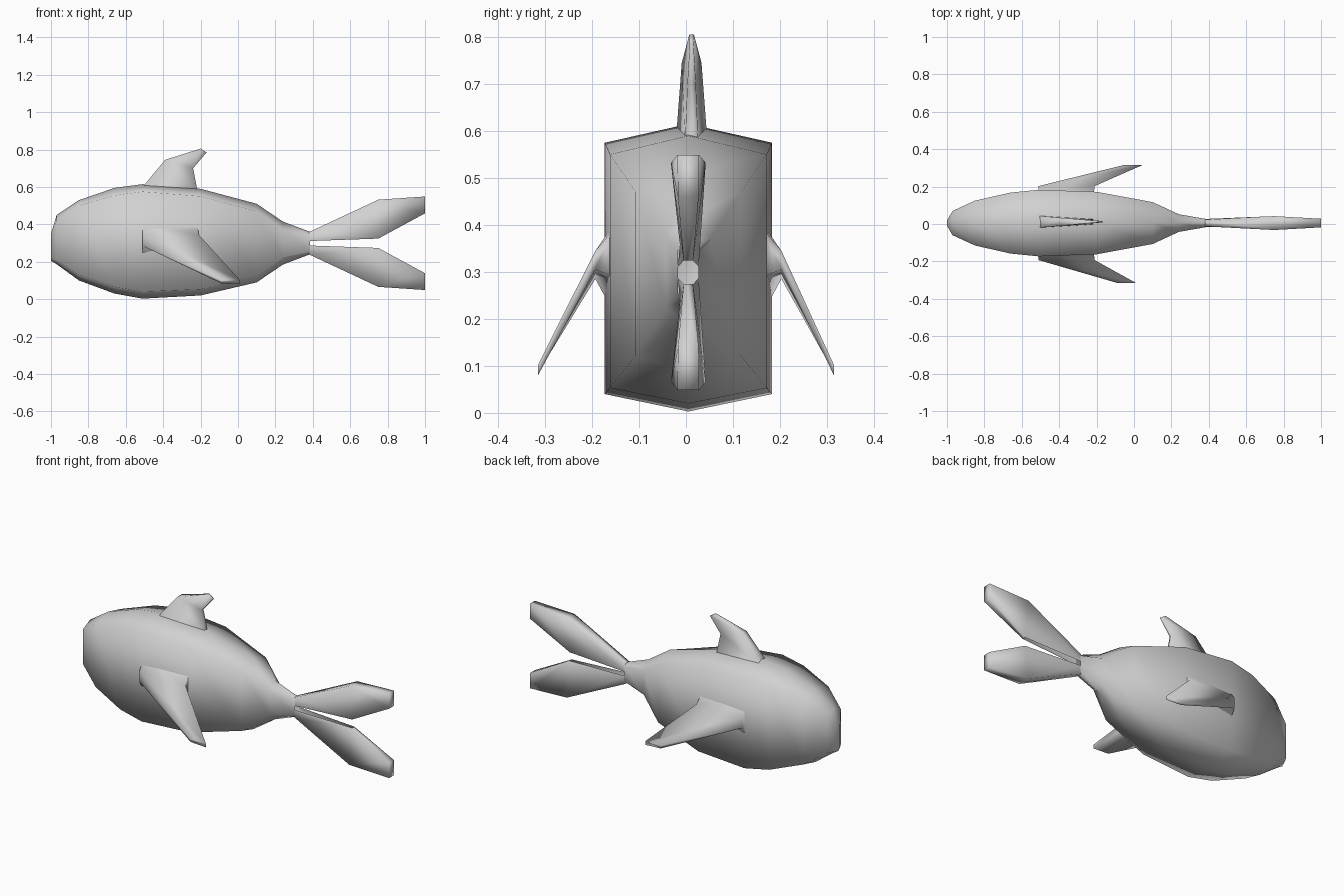
import bpy, bmesh

if "Cube" in bpy.data.objects:
    bpy.data.objects.remove(bpy.data.objects["Cube"], do_unlink=True)

CY = 0.005  # centre plane of the fish

skin = bpy.data.materials.new("grey skin")
skin.use_nodes = True
skin.diffuse_color = (0.64, 0.64, 0.64, 1)
skin.node_tree.nodes["Principled BSDF"].inputs["Base Color"].default_value = (0.64, 0.64, 0.64, 1)


def loft(bm, rings, cap_start=False, cap_end=False):
    """Bridge a list of rings that have equal point counts."""
    rows = [[bm.verts.new(p) for p in ring] for ring in rings]
    n = len(rows[0])
    for a, b in zip(rows, rows[1:]):
        for i in range(n):
            j = (i + 1) % n
            bm.faces.new((a[i], a[j], b[j], b[i]))
    if cap_start:
        bm.faces.new(rows[0])
    if cap_end:
        bm.faces.new(rows[-1])


def finish(bm, name):
    bmesh.ops.remove_doubles(bm, verts=bm.verts, dist=0.0005)
    bmesh.ops.recalc_face_normals(bm, faces=bm.faces)
    for f in bm.faces:
        f.smooth = True
    mesh = bpy.data.meshes.new(name)
    bm.to_mesh(mesh)
    bm.free()
    mesh.materials.append(skin)
    obj = bpy.data.objects.new(name, mesh)
    bpy.context.collection.objects.link(obj)
    return obj


# Body: six-sided rings (x, half width, bottom, lower corner, upper corner, top)
stations = [
    (-1.00, 0.014, 0.205, 0.22, 0.335, 0.35),
    (-0.97, 0.065, 0.187, 0.21, 0.42, 0.45),
    (-0.85, 0.120, 0.10, 0.13, 0.50, 0.53),
    (-0.66, 0.163, 0.03, 0.065, 0.555, 0.595),
    (-0.51, 0.178, 0.003, 0.04, 0.575, 0.615),
    (-0.20, 0.167, 0.02, 0.053, 0.55, 0.59),
    (0.10, 0.112, 0.09, 0.122, 0.47, 0.51),
    (0.24, 0.047, 0.185, 0.225, 0.37, 0.415),
    (0.385, 0.022, 0.24, 0.255, 0.345, 0.36),
]
bm = bmesh.new()
loft(bm, [[(x, CY, bot), (x, CY + w, lo), (x, CY + w, hi),
           (x, CY, top), (x, CY - w, hi), (x, CY - w, lo)]
          for x, w, bot, lo, hi, top in stations], cap_start=True)
finish(bm, "body")


# Tail: a thin centre web and two mirrored lobes
def slab(x, z_in, w_in, z_out, w_out):
    return [(x, CY - w_in, z_in), (x, CY + w_in, z_in),
            (x, CY + w_out, z_out), (x, CY - w_out, z_out)]


bm = bmesh.new()
MID = 0.299
for s in (1, -1):
    loft(bm, [slab(0.38, MID + s * 0.012, 0.022, MID + s * 0.06, 0.018),
              slab(0.75, MID + s * 0.025, 0.010, MID + s * 0.233, 0.037),
              slab(1.0, MID + s * 0.16, 0.022, MID + s * 0.25, 0.023)], cap_end=True)
loft(bm, [slab(0.38, MID - 0.012, 0.022, MID + 0.012, 0.022),
          slab(0.75, MID - 0.025, 0.010, MID + 0.025, 0.010)], cap_end=True)
# Open the hidden walls between web and lobes so the surface is continuous
bmesh.ops.remove_doubles(bm, verts=bm.verts, dist=0.0005)
inner = [e for e in bm.edges if len(e.link_faces) > 2]
hidden = {f for f in bm.faces if sum(e in inner for e in f.edges) >= 2}
bmesh.ops.delete(bm, geom=list(hidden), context='FACES_ONLY')
finish(bm, "tail_fin")


# Dorsal fin: (front x, z, half width, rear x, z, half width) from base to tip
dorsal = [
    (-0.51, 0.60, 0.032, -0.215, 0.57, 0.014),
    (-0.39, 0.745, 0.021, -0.24, 0.70, 0.009),
    (-0.20, 0.805, 0.005, -0.168, 0.785, 0.004),
]
bm = bmesh.new()
loft(bm, [[(fx, 0.012 - fw, fz), (fx, 0.012 + fw, fz),
           (rx, 0.012 + rw, rz), (rx, 0.012 - rw, rz)]
          for fx, fz, fw, rx, rz, rw in dorsal], cap_end=True)
finish(bm, "dorsal_fin")

# Side fins: (y, front x, low z, high z, rear x, low z, high z) from root to tip
side = [
    (0.160, -0.51, 0.215, 0.40, -0.215, 0.29, 0.39),
    (0.198, -0.51, 0.285, 0.345, -0.21, 0.305, 0.345),
    (0.315, -0.09, 0.085, 0.102, 0.01, 0.080, 0.102),
]
for name, s, shift in (("left_side_fin", 1, 0.035), ("right_side_fin", -1, 0.0)):
    bm = bmesh.new()
    rings = []
    for i, (y, fx, fl, fh, rx, rl, rh) in enumerate(side):
        dx = shift if i == 2 else 0
        yy = s * y + (CY if i < 2 else 0)
        rings.append([(fx + dx, yy, fl), (fx + dx, yy, fh),
                      (rx + dx, yy, rh), (rx + dx, yy, rl)])
    loft(bm, rings, cap_end=True)
    finish(bm, name)
